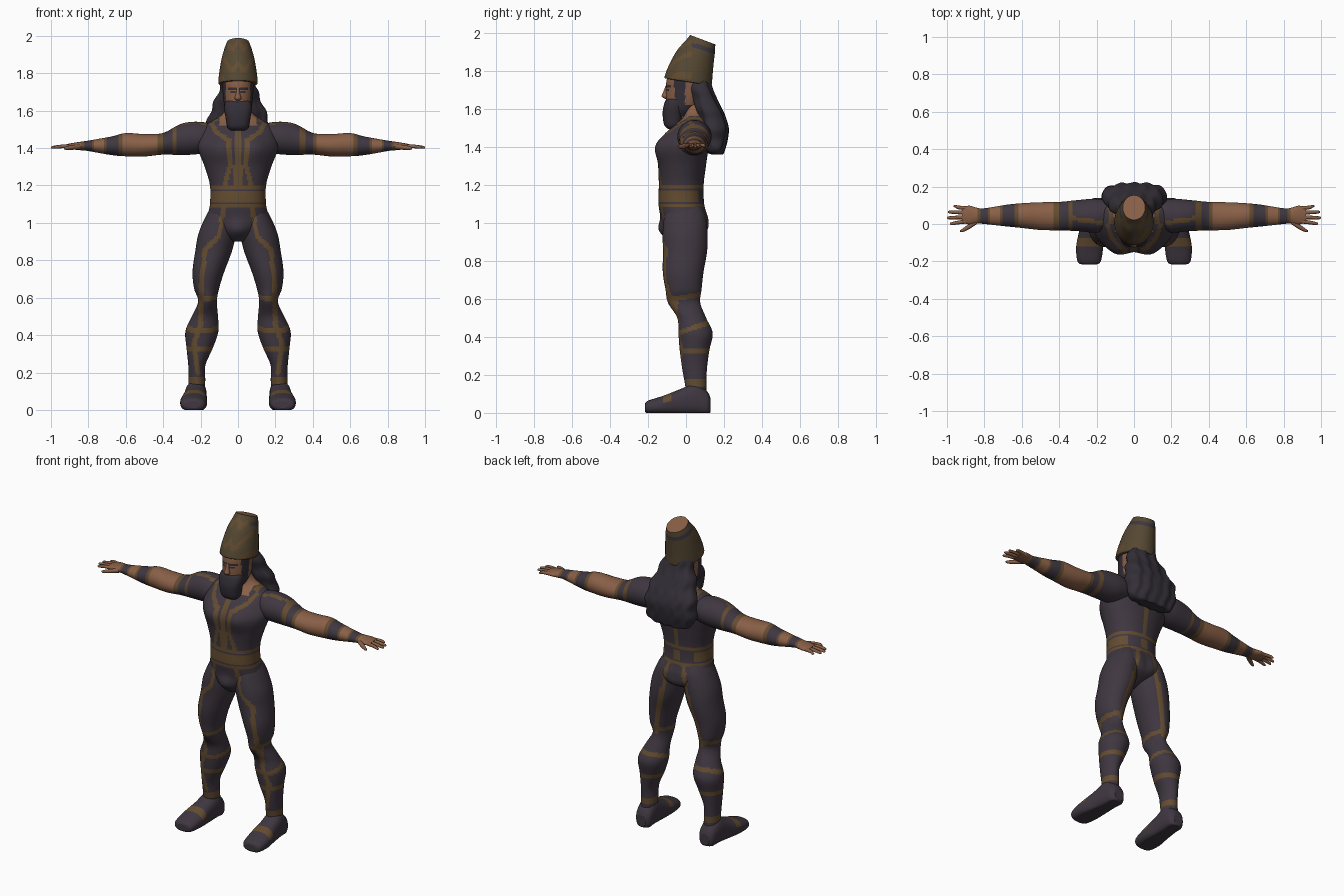
import bpy, bmesh
from math import sin, cos, pi, exp, copysign
from mathutils import Vector

cube = bpy.data.objects.get("Cube")
if cube:
    bpy.data.objects.remove(cube)

COLOURS = {
    "dark_cloth": (0.050, 0.038, 0.052),
    "brown_trim": (0.125, 0.072, 0.030),
    "skin": (0.250, 0.115, 0.062),
    "hair_black": (0.034, 0.028, 0.038),
    "hat_olive": (0.090, 0.064, 0.032),
}
SUIT, TRIM, SKIN, HAIR, HAT = range(5)
MATERIALS = []
for mat_name, rgb in COLOURS.items():
    m = bpy.data.materials.new(mat_name)
    m.use_nodes = True
    m.diffuse_color = (*rgb, 1)
    bsdf = m.node_tree.nodes["Principled BSDF"]
    bsdf.inputs["Base Color"].default_value = (*rgb, 1)
    bsdf.inputs["Roughness"].default_value = 0.8
    MATERIALS.append(m)


def spline(keys, steps):
    """Smooth interpolation through the key rings."""
    out = []
    for i in range(len(keys) - 1):
        p = [keys[max(0, min(len(keys) - 1, i + k))] for k in (-1, 0, 1, 2)]
        for s in range(steps):
            t = s / steps
            out.append([b + t * (c - a) / 2 + t * t * (a - 2.5 * b + 2 * c - d / 2)
                        + t ** 3 * (1.5 * (b - c) + (d - a) / 2)
                        for a, b, c, d in zip(*p)])
    return out + [list(keys[-1])]


def loft(name, axis, keys, rule, steps=8, segs=48, side=1, power=2.0, shape=None):
    """Skin elliptical rings (position, centre a, centre b, radius a, radius b)."""
    bm = bmesh.new()
    rings = []
    for t, ca, cb, ra, rb in spline(keys, steps):
        ring = []
        for k in range(segs):
            ang = 2 * pi * k / segs
            c, s = cos(ang), sin(ang)
            a = ca + ra * copysign(abs(c) ** (2 / power), c)
            b = cb + rb * copysign(abs(s) ** (2 / power), s)
            co = Vector({"x": (t, a, b), "y": (a, t, b), "z": (a, b, t)}[axis])
            if shape:
                co = shape(co)
            ring.append(bm.verts.new((co.x * side, co.y, co.z)))
        rings.append(ring)
    for r0, r1 in zip(rings, rings[1:]):
        for k in range(segs):
            j = (k + 1) % segs
            bm.faces.new((r0[k], r0[j], r1[j], r1[k]))
    bm.faces.new(rings[0])
    bm.faces.new(rings[-1])
    bmesh.ops.recalc_face_normals(bm, faces=bm.faces)
    for f in bm.faces:
        c = f.calc_center_median()
        f.material_index = rule(Vector((abs(c.x), c.y, c.z)), f.normal)
        f.smooth = len(f.verts) == 4
    mesh = bpy.data.meshes.new(name)
    bm.to_mesh(mesh)
    bm.free()
    for m in MATERIALS:
        mesh.materials.append(m)
    obj = bpy.data.objects.new(name, mesh)
    bpy.context.collection.objects.link(obj)
    return obj


def near(p, path, width):
    """True when p lies within width of a path drawn in x and z."""
    q = Vector((p.x, p.z))
    for a, b in zip(path, path[1:]):
        a, d = Vector(a), Vector(b) - Vector(a)
        t = max(0, min(1, (q - a).dot(d) / d.dot(d)))
        if (q - a - d * t).length < width:
            return True
    return False


def bump(co, centre, radius, push):
    d = (Vector((abs(co.x), co.y, co.z)) - Vector(centre)).length / radius
    return Vector((0, push, 0)) * exp(-d * d)


def plain(index):
    return lambda p, n: index


# Painted trim shared by torso and legs
LEG_FRONT = [(.075, 1.09), (.1, .93), (.175, .86), (.195, .7), (.2, .45), (.235, .36), (.215, .2)]
LEG_BACK = [(.05, 1.09), (.09, .9), (.135, .75), (.16, .6)]
COLLAR = [(.15, 1.55), (.12, 1.49), (.05, 1.44), (.04, 1.32), (.07, 1.2)]


def leg_paint(p, n):
    rings = ((p.z - .61 - .15 * p.y, .013), (p.z - .435 - .35 * p.y, .014),
             (p.z - .325, .012), (p.z - .16, .018))
    if any(abs(d) < w for d, w in rings):
        return TRIM
    if n.y < -.2 and near(p, LEG_FRONT, .013):
        return TRIM
    if n.y > .2 and near(p, LEG_BACK, .013):
        return TRIM
    return SUIT


def torso_paint(p, n):
    if p.z > 1.56 or (p.z > 1.52 and p.x < .1):
        return SKIN
    if p.z < 1.08:
        return leg_paint(p, n)
    if p.z < 1.2:
        # Belt with dark grooves, and dark panels behind
        groove = min(abs(p.z - 1.105), abs(p.z - 1.175)) < .005
        panel = p.y > .04 and abs(p.z - 1.14) < .03 and .025 < p.x < .1
        return SUIT if groove or panel else TRIM
    if p.y < 0 and (near(p, COLLAR, .013) or p.x < .022):
        return TRIM
    if p.y > 0 and (p.x < .014 or near(p, [(.12, 1.55), (.17, 1.45)], .012)):
        return TRIM
    return SUIT


def torso_shape(co):
    return (co + bump(co, (.09, -.13, 1.40), .075, -.03)
            + bump(co, (0, -.12, .97), .05, -.02) + bump(co, (.08, .1, 1.0), .07, .015))


loft("torso", "z", [
    (.90, 0, -.04, .03, .04), (.95, 0, -.01, .10, .11), (1.02, 0, -.01, .16, .12),
    (1.1, 0, -.025, .15, .12), (1.2, 0, -.025, .15, .118), (1.3, 0, -.02, .178, .125),
    (1.4, 0, -.01, .215, .13), (1.47, 0, .015, .205, .12), (1.52, 0, .035, .18, .09),
    (1.55, 0, .045, .13, .065), (1.58, 0, .045, .085, .055), (1.63, 0, .035, .058, .053),
    (1.7, 0, .02, .055, .055)], torso_paint, 10, 96, power=2.2, shape=torso_shape)

LEG = [(.06, .222, .06, .045, .05), (.16, .22, .05, .045, .057), (.24, .22, .045, .046, .066),
       (.33, .205, .045, .07, .078), (.42, .193, .05, .088, .09), (.5, .177, .03, .07, .076),
       (.58, .163, -.01, .05, .085), (.65, .168, -.013, .067, .095), (.74, .158, -.015, .085, .107),
       (.85, .13, -.005, .098, .116), (.94, .112, -.005, .1, .118), (1.03, .09, -.005, .085, .11),
       (1.09, .08, -.01, .06, .09)]
FOOT = [(-.217, .24, .028, .035, .018), (-.2, .24, .03, .062, .034), (-.12, .237, .04, .072, .05),
        (-.03, .23, .055, .062, .07), (.05, .225, .07, .058, .085), (.11, .222, .05, .05, .065),
        (.13, .222, .04, .03, .035)]
ARM = [(.1, .05, 1.46, .07, .06), (.2, .045, 1.455, .09, .085), (.3, .045, 1.447, .083, .084),
       (.4, .042, 1.423, .076, .058), (.5, .042, 1.415, .074, .06), (.6, .045, 1.418, .066, .062),
       (.68, .045, 1.412, .058, .049), (.8, .042, 1.412, .042, .028), (.84, .045, 1.411, .042, .023),
       (.88, .048, 1.41, .05, .018), (.92, .048, 1.408, .042, .012)]
BANDS = [(.335, SUIT), (.355, TRIM), (.4, SUIT), (.425, TRIM), (.62, SKIN), (.64, TRIM), (.7, SUIT),
         (.715, TRIM), (.77, SKIN), (.785, TRIM), (.82, SUIT), (.835, TRIM), (2, SKIN)]


def arm_paint(p, n):
    if p.x < .335 and n.z > .5 and abs(p.y - .01 - .15 * (p.x - .2)) < .012:
        return TRIM
    return next(index for limit, index in BANDS if p.x < limit)


def foot_paint(p, n):
    return TRIM if abs(p.y + .1) < .02 and n.z > .1 else SUIT


def flat_sole(co):
    return Vector((co.x, co.y, max(co.z, 0)))


for side, label in ((1, "left"), (-1, "right")):
    loft(label + "_leg", "z", LEG, leg_paint, 10, 56, side)
    loft(label + "_foot", "y", FOOT, foot_paint, 6, 32, side, 2.4, flat_sole)
    loft(label + "_arm", "x", ARM, arm_paint, 10, 40, side)
    # Fingers fan out from the palm
    for i in range(4):
        y, tip = .014 + .023 * i, (.985, 1, .995, .965)[i]
        spread = (i - 1.5) * .008
        loft(f"{label}_finger_{i + 1}", "x", [
            (.89, y, 1.409, .011, .011), (.94, y + spread / 2, 1.409, .01, .01),
            (tip - .01, y + spread, 1.404, .008, .008), (tip, y + spread, 1.402, .003, .003)],
            plain(SKIN), 3, 10, side)
    loft(label + "_thumb", "x", [
        (.84, .015, 1.408, .015, .014), (.88, -.012, 1.404, .015, .013),
        (.915, -.033, 1.4, .01, .01), (.93, -.038, 1.398, .004, .004)], plain(SKIN), 4, 12, side)


# Head with painted beard line, eyes and brows
def head_paint(p, n):
    if p.y > .035 or (p.y > -.005 and p.z > 1.62):
        return SKIN
    if p.z < 1.64 or p.x > .066:
        return HAIR
    eyes = abs(p.z - 1.698) < .006 and .016 < p.x < .042
    brows = abs(p.z - 1.718) < .005 and .01 < p.x < .052
    return HAIR if eyes or brows else SKIN


loft("head", "z", [(1.56, 0, -.03, .045, .05), (1.6, 0, -.02, .068, .08), (1.65, 0, -.005, .077, .1),
                   (1.7, 0, .005, .082, .11), (1.76, 0, .01, .085, .11), (1.8, 0, .02, .07, .09)],
     head_paint, 10, 72)
loft("nose", "z", [(1.652, 0, -.1, .008, .008), (1.665, 0, -.108, .018, .02),
                   (1.69, 0, -.105, .011, .014), (1.72, 0, -.1, .008, .008)], plain(SKIN), 4, 16)
loft("beard", "z", [(1.495, 0, -.07, .042, .025), (1.515, 0, -.07, .058, .045),
                    (1.57, 0, -.07, .068, .053), (1.61, 0, -.065, .074, .054),
                    (1.645, 0, -.055, .07, .052), (1.655, 0, -.05, .055, .04)],
     plain(HAIR), 5, 32, power=2.5)


# Long wavy hair down the back
def waves(co):
    return co + Vector((.006 * sin(co.z * 60), .005 * sin(co.x * 90 + co.z * 14), 0))


loft("long_hair", "z", [(1.36, 0, .165, .10, .025), (1.375, 0, .155, .145, .045),
                        (1.43, 0, .148, .166, .066), (1.5, 0, .148, .17, .073),
                        (1.56, 0, .135, .16, .07), (1.62, 0, .11, .138, .066),
                        (1.7, 0, .08, .106, .06), (1.77, 0, .06, .08, .06)],
     plain(HAIR), 6, 64, power=2.5, shape=waves)


# Tall tapering hat with a slanted top
def hat_paint(p, n):
    if n.z > .8:
        return SKIN
    if abs(p.z - 1.925 + .3 * (p.y - .07)) < .012 and p.y > .03:
        return SUIT
    return TRIM if sin(p.z * 55 + 2 * sin(p.x * 50)) > .55 and p.y < .03 else HAT


def slant(co):
    return co - Vector((0, 0, (co.y - .05) * (.15 + (co.z - 1.73) * .9)))


loft("tall_hat", "z", [(1.735, 0, .01, .1, .12), (1.745, 0, .012, .105, .124),
                       (1.8, 0, .025, .1, .115), (1.88, 0, .05, .087, .097),
                       (1.94, 0, .075, .072, .078), (1.978, 0, .088, .06, .066)],
     hat_paint, 8, 64, shape=slant)
